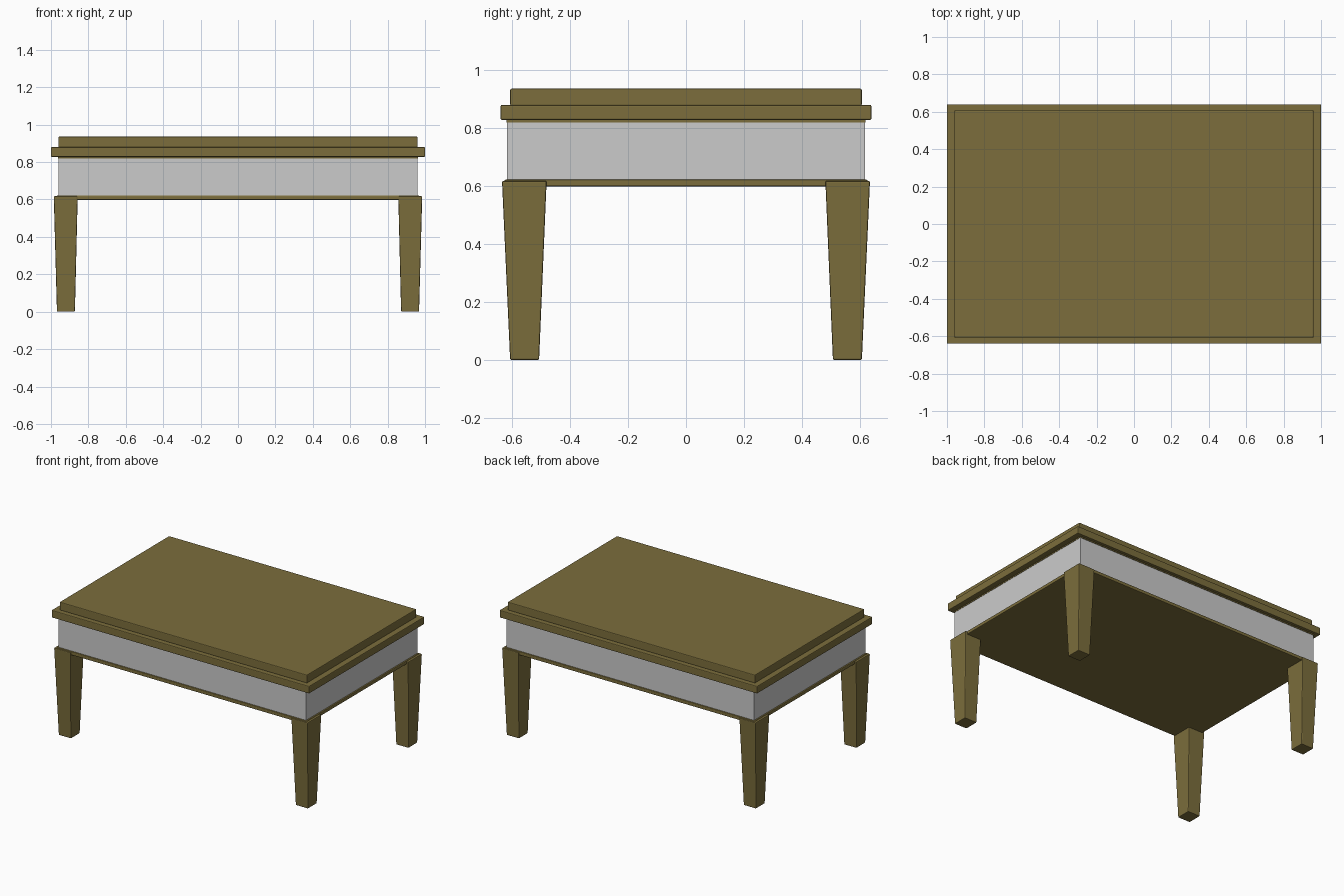
import bpy
import bmesh

if "Cube" in bpy.data.objects:
    bpy.data.objects.remove(bpy.data.objects["Cube"])

wood = bpy.data.materials.new("olive_wood")
wood.diffuse_color = (0.20, 0.155, 0.045, 1)
wood.use_nodes = True
wood.node_tree.nodes["Principled BSDF"].inputs["Base Color"].default_value = wood.diffuse_color


def block(name, bottom, top, z0, z1, material=None, bevel=0.0):
    """Box or tapered box; bottom and top are (x0, x1, y0, y1)."""
    bm = bmesh.new()
    rings = []
    for (x0, x1, y0, y1), z in ((bottom, z0), (top, z1)):
        rings.append([bm.verts.new((x, y, z))
                      for x, y in ((x0, y0), (x1, y0), (x1, y1), (x0, y1))])
    low, high = rings
    bm.faces.new(low)
    bm.faces.new(high)
    for i in range(4):
        j = (i + 1) % 4
        bm.faces.new((low[i], low[j], high[j], high[i]))
    bmesh.ops.recalc_face_normals(bm, faces=bm.faces[:])
    mesh = bpy.data.meshes.new(name)
    bm.to_mesh(mesh)
    bm.free()
    obj = bpy.data.objects.new(name, mesh)
    bpy.context.collection.objects.link(obj)
    if material:
        mesh.materials.append(material)
    if bevel:
        mod = obj.modifiers.new("edge_bevel", "BEVEL")
        mod.width = bevel
        mod.segments = 2
    return obj


def slab(name, hx, hy, z0, z1, material=None, bevel=0.0):
    rect = (-hx, hx, -hy, hy)
    return block(name, rect, rect, z0, z1, material, bevel)


# Stepped table top
slab("top_panel", 0.96, 0.607, 0.877, 0.936, wood, 0.005)
slab("top_ledge", 1.0, 0.64, 0.828, 0.88, wood, 0.005)
slab("top_underside", 0.962, 0.62, 0.82, 0.832, wood)

# Grey apron and the bottom board below it
slab("apron", 0.96, 0.617, 0.615, 0.825)
slab("bottom_board", 0.97, 0.627, 0.598, 0.622, wood, 0.005)

# Tapered corner legs, mirrored to all four corners
leg = block("legs", (0.872, 0.968, 0.507, 0.607),
            (0.857, 0.985, 0.481, 0.635), 0.0, 0.618, wood, 0.005)
mirror = leg.modifiers.new("four_corners", "MIRROR")
mirror.use_axis = (True, True, False)
mirror.use_mirror_merge = False
